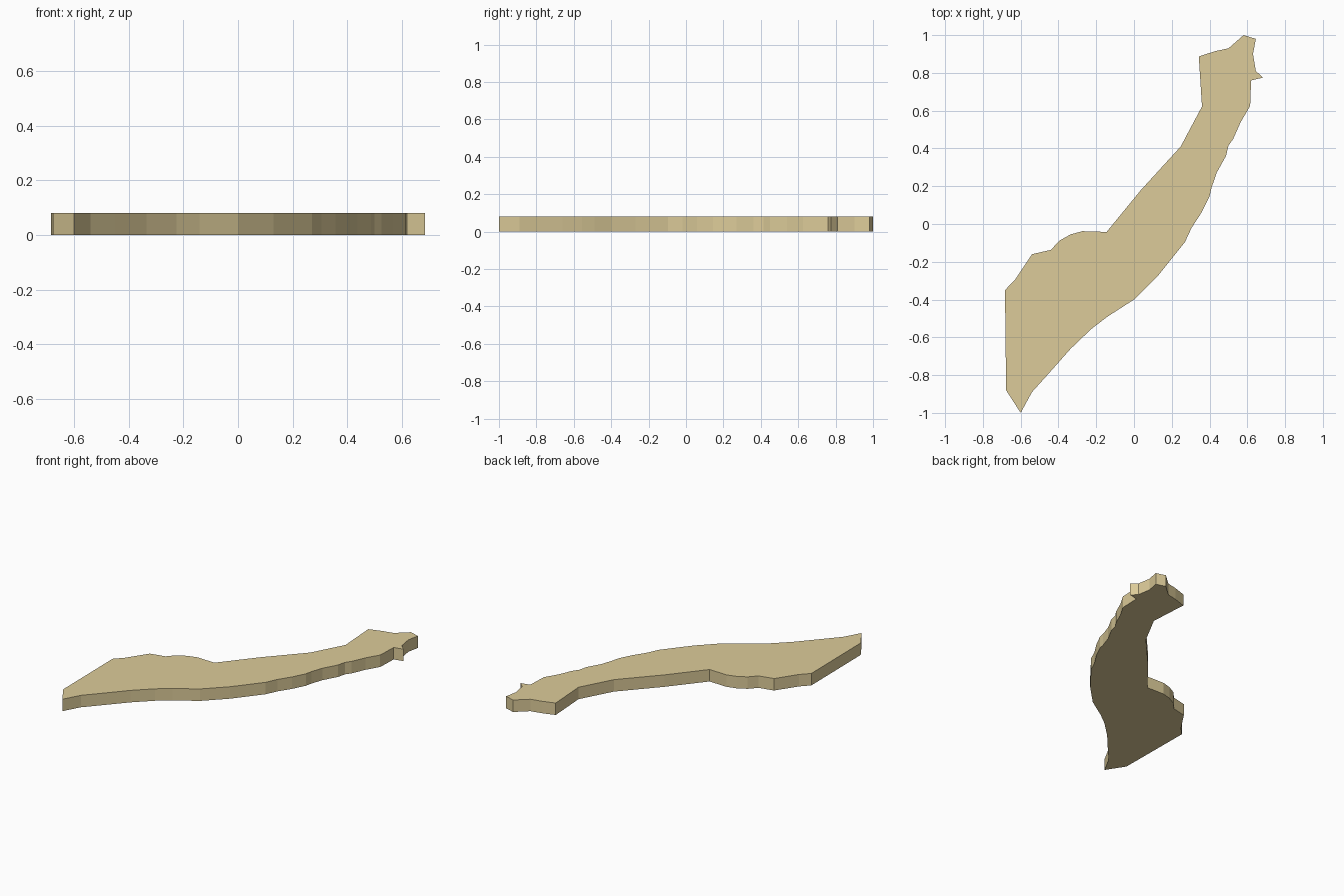
import bpy, bmesh

THICKNESS = 0.08

# Outline of the flat slab seen from above, clockwise from the north tip
outline = [
    (0.58, 1.0), (0.645, 0.98), (0.63, 0.90), (0.645, 0.81), (0.683, 0.775),
    (0.62, 0.76), (0.615, 0.625), (0.565, 0.54), (0.525, 0.45), (0.50, 0.415),
    (0.487, 0.36), (0.437, 0.27), (0.41, 0.19), (0.40, 0.145), (0.357, 0.06),
    (0.305, -0.02), (0.27, -0.095), (0.13, -0.27), (0.0, -0.40), (-0.14, -0.49),
    (-0.225, -0.555), (-0.335, -0.66), (-0.45, -0.79), (-0.54, -0.89), (-0.60, -1.0),
    # west side, going back north
    (-0.677, -0.88), (-0.683, -0.35), (-0.63, -0.295), (-0.54, -0.16), (-0.44, -0.137),
    (-0.395, -0.088), (-0.335, -0.055), (-0.273, -0.038), (-0.145, -0.042),
    (0.035, 0.178), (0.247, 0.41), (0.36, 0.622), (0.343, 0.887), (0.43, 0.915),
    (0.50, 0.93),
]

# Flat face extruded upwards
bm = bmesh.new()
base = bm.faces.new([bm.verts.new((x, y, 0)) for x, y in outline])
top = bmesh.ops.extrude_face_region(bm, geom=[base], use_keep_orig=True)
bmesh.ops.translate(bm, vec=(0, 0, THICKNESS),
                    verts=[g for g in top["geom"] if isinstance(g, bmesh.types.BMVert)])
bmesh.ops.recalc_face_normals(bm, faces=bm.faces)

mesh = bpy.data.meshes.new("land_slab")
bm.to_mesh(mesh)
bm.free()
slab = bpy.data.objects.new("land_slab", mesh)
bpy.context.collection.objects.link(slab)

# Sand colour
sand = bpy.data.materials.new("sand")
sand.diffuse_color = (0.72, 0.60, 0.32, 1)
mesh.materials.append(sand)
